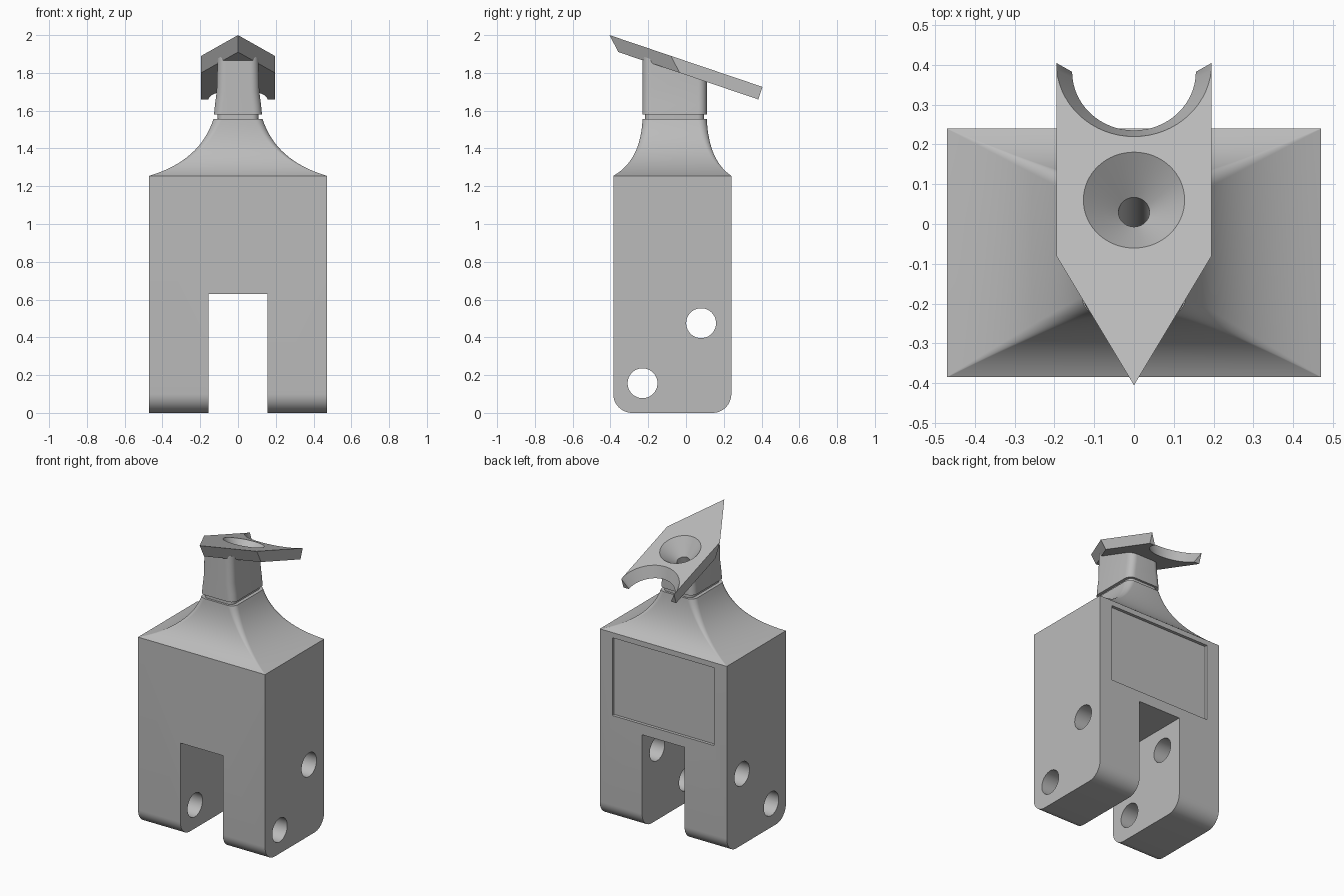
import bpy, bmesh, math
from mathutils import Matrix, Vector

cube = bpy.data.objects.get("Cube")
if cube:
    bpy.data.objects.remove(cube, do_unlink=True)

grey = bpy.data.materials.new("plain grey")
grey.use_nodes = True
COLOUR = (0.5, 0.5, 0.5, 1)
grey.diffuse_color = COLOUR
grey.node_tree.nodes["Principled BSDF"].inputs["Base Color"].default_value = COLOUR


def loft(name, rings, matrix=Matrix()):
    """Closed solid through equal-length rings of points."""
    bm = bmesh.new()
    loops = [[bm.verts.new(matrix @ Vector(p)) for p in ring] for ring in rings]
    n = len(loops[0])
    for a, b in zip(loops, loops[1:]):
        for i in range(n):
            j = (i + 1) % n
            bm.faces.new((a[i], a[j], b[j], b[i]))
    bm.faces.new(loops[0][::-1])
    bm.faces.new(loops[-1])
    bmesh.ops.recalc_face_normals(bm, faces=bm.faces)
    mesh = bpy.data.meshes.new(name)
    bm.to_mesh(mesh)
    bm.free()
    mesh.materials.append(grey)
    ob = bpy.data.objects.new(name, mesh)
    bpy.context.collection.objects.link(ob)
    return ob


def box(name, x, y, z):
    return loft(name, [[(x[0], y[0], h), (x[1], y[0], h), (x[1], y[1], h), (x[0], y[1], h)] for h in z])


def turned(name, profile, matrix, n=64):
    """Solid of revolution about local z from (radius, height) pairs."""
    turns = [math.tau * i / n for i in range(n)]
    return loft(name, [[(r * math.cos(t), r * math.sin(t), h) for t in turns] for r, h in profile], matrix)


def cut(ob, cutters):
    for c in cutters:
        c.hide_render = True
        mod = ob.modifiers.new("cut", 'BOOLEAN')
        mod.operation, mod.solver, mod.object = 'DIFFERENCE', 'EXACT', c
        bpy.context.view_layer.objects.active = ob
        bpy.ops.object.modifier_apply(modifier=mod.name)


def smooth(ob, degrees):
    bpy.ops.object.select_all(action='DESELECT')
    ob.select_set(True)
    bpy.context.view_layer.objects.active = ob
    bpy.ops.object.shade_smooth_by_angle(angle=math.radians(degrees))


# Body block: side profile with rounded bottom corners, extruded across
W, FRONT, BACK, TOP, R = 0.47, -0.385, 0.24, 1.255, 0.1
profile = [(FRONT, TOP)]
for cy, start in ((FRONT + R, math.pi), (BACK - R, 1.5 * math.pi)):
    for i in range(13):
        a = start + i / 12 * math.pi / 2
        profile.append((cy + R * math.cos(a), R + R * math.sin(a)))
profile.append((BACK, TOP))
body = loft("body", [[(x, y, z) for y, z in profile] for x in (-W, W)])

# Leg slot, shallow back panel and two cross holes
across = Matrix.Rotation(math.pi / 2, 4, 'Y')
cutters = [box("slot_cutter", (-0.157, 0.157), (-1, 1), (-1, 0.63)),
           box("panel_cutter", (-0.377, 0.377), (BACK - 0.02, 1), (0.7, 1.22))]
for y, z in ((0.08, 0.475), (-0.23, 0.157)):
    cutters.append(turned("hole_cutter", [(0.079, -1), (0.079, 1)], Matrix.Translation((0, y, z)) @ across))
cut(body, cutters)

# Head frame: origin at the pointed tip, local y runs down the slope
SLOPE = math.radians(18.7)
head_frame = Matrix.Translation((0, -0.405, 2)) @ Matrix.Rotation(-SLOPE, 4, 'X')


def rounded_ring(hx, y0, y1, r, z_of):
    ring = []
    for cx, cy, start in ((hx - r, y1 - r, 0), (r - hx, y1 - r, 1), (r - hx, y0 + r, 2), (hx - r, y0 + r, 3)):
        for i in range(9):
            a = (start + i / 8) * math.pi / 2
            y = cy + r * math.sin(a)
            ring.append((cx + r * math.cos(a), y, z_of(y)))
    return ring


def bezier(a, b, c, t):
    return a * (1 - t) ** 2 + 2 * b * t * (1 - t) + c * t * t


# Flared shoulder sweeping up to the neck
rings = []
for i in range(17):
    t = i / 16
    z = bezier(TOP, 1.335, 1.556, t)
    rings.append(rounded_ring(bezier(W, 0.2, 0.13, t), bezier(FRONT, -0.24, -0.23, t),
                              bezier(BACK, 0.12, 0.11, t), 0.001 + 0.045 * t, lambda y, z=z: z))
shoulder = loft("shoulder", rings)

# Neck: recessed groove, then a slightly tapering post with a sloped top
rings = [rounded_ring(0.108, -0.216, 0.096, 0.035, lambda y, z=z: z) for z in (1.54, 1.58)]
for hx, z in ((0.127, 1.58), (0.122, 1.63), (0.113, 1.7)):
    rings.append(rounded_ring(hx, -0.23, 0.11, 0.045, lambda y, z=z: z))
rings.append(rounded_ring(0.108, -0.23, 0.11, 0.045,
                          lambda y: 1.947 - math.tan(SLOPE) * (y + 0.405)))
neck = loft("neck", rings)

# Head plate: arrow outline with undercut front edges
HW, LENGTH, THICK, UNDERCUT = 0.195, 0.855, 0.07, 0.073


def outline(shift, z):
    return [(0, shift, z), (HW, 0.343 + shift, z), (HW, LENGTH, z), (-HW, LENGTH, z), (-HW, 0.343 + shift, z)]


head = loft("head_plate", [outline(UNDERCUT, -THICK), outline(0, 0)], head_frame)

# Tapered crescent at the rear of the plate, countersunk screw hole through its middle
crescent = turned("crescent_cutter", [(0.144, -0.09), (0.204, 0.015)],
                  head_frame @ Matrix.Translation((0, LENGTH, 0)))
screw = turned("screw_cutter", [(0.039, -0.35), (0.039, -0.094), (0.146, 0.02)],
               head_frame @ Matrix.Translation((0, 0.491, 0)))
cut(head, [crescent, screw])
cut(neck, [screw])
cut(shoulder, [screw])

for c in cutters + [crescent, screw]:
    bpy.data.objects.remove(c, do_unlink=True)
for ob in (body, shoulder, neck, head):
    smooth(ob, 30)
